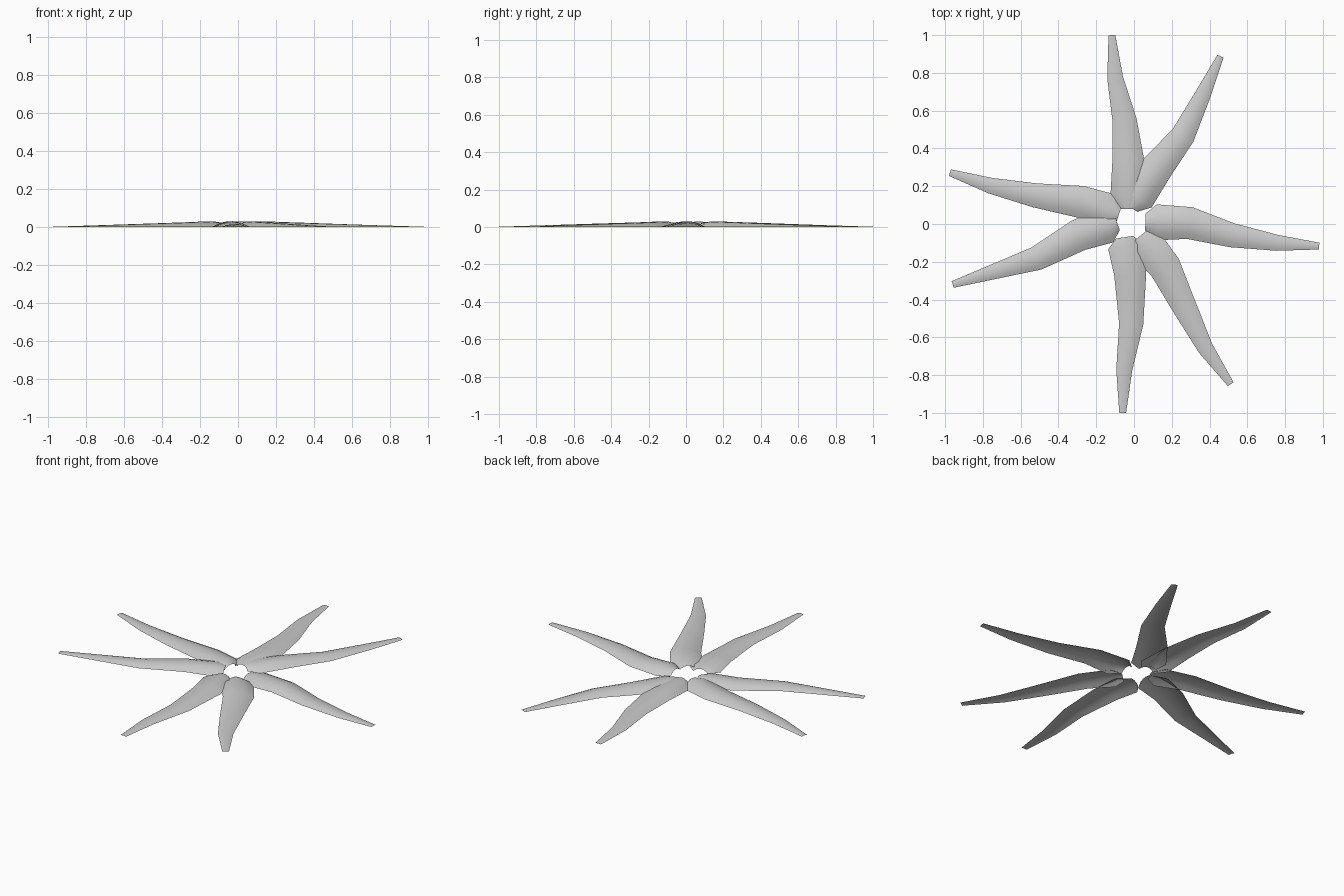
import bpy
import bmesh
import math
from mathutils import Vector

default_cube = bpy.data.objects.get("Cube")
if default_cube:
    bpy.data.objects.remove(default_cube, do_unlink=True)

grey = bpy.data.materials.new("light_grey")
grey.use_nodes = True
grey.diffuse_color = (0.6, 0.6, 0.6, 1)
grey.node_tree.nodes["Principled BSDF"].inputs["Base Color"].default_value = grey.diffuse_color

# Half width and ridge height at each station, tip to root
HALF_WIDTHS = (0.018, 0.042, 0.064, 0.085, 0.095, 0.045)
RIDGE_HEIGHTS = (0.002, 0.009, 0.017, 0.025, 0.031, 0.022)
ARCH_SEGMENTS = 6

# Curved centre line of each petal, tip to root
PETAL_PATHS = {
    "left_petal": [(.98, -.117), (.76, -.10), (.52, -.06), (.295, .005), (.06, .01)],
    "back_left_petal": [(.458, .888), (.365, .685), (.26, .47), (.12, .295), (-.02, .09)],
    "back_petal": [(-.117, 1), (-.10, .775), (-.05, .55), (-.03, .33), (-.03, .08)],
    "back_right_petal": [(-.975, .272), (-.76, .203), (-.525, .152), (-.285, .118), (-.08, .05)],
    "front_right_petal": [(-.96, -.32), (-.725, -.247), (-.515, -.182), (-.295, -.06), (-.09, .01)],
    "front_petal": [(-.06, -1), (-.052, -.775), (-.015, -.53), (-.02, -.265), (-.05, -.07)],
    "front_left_petal": [(.512, -.848), (.38, -.66), (.27, -.445), (.165, -.23), (.03, -.065)],
}


def arched_section(bm, centre, side, half_width, height):
    """One cross-section: edges on the ground, rounded ridge in the middle."""
    row = []
    for i in range(ARCH_SEGMENTS + 1):
        t = 2 * i / ARCH_SEGMENTS - 1
        spot = centre + side * (half_width * t)
        row.append(bm.verts.new((spot.x, spot.y, height * (1 - t * t))))
    return row


def build_petal(name, path):
    points = [Vector(p) for p in path]
    # Extra station for the rounded shoulder near the root
    points.insert(-1, points[-2].lerp(points[-1], 0.75))
    last = len(points) - 1
    bm = bmesh.new()
    rows = []
    for i, point in enumerate(points):
        along = (points[min(i + 1, last)] - points[max(i - 1, 0)]).normalized()
        side = Vector((-along.y, along.x))
        rows.append(arched_section(bm, point, side, HALF_WIDTHS[i], RIDGE_HEIGHTS[i]))
    for outer, inner in zip(rows, rows[1:]):
        for j in range(ARCH_SEGMENTS):
            face = bm.faces.new((outer[j], inner[j], inner[j + 1], outer[j + 1]))
            face.normal_update()
            if face.normal.z < 0:
                face.normal_flip()
    mesh = bpy.data.meshes.new(name)
    bm.to_mesh(mesh)
    bm.free()
    mesh.materials.append(grey)
    petal = bpy.data.objects.new(name, mesh)
    bpy.context.collection.objects.link(petal)
    return petal


petals = [build_petal(name, path) for name, path in PETAL_PATHS.items()]

# Soft shading over the arched tops
bpy.ops.object.select_all(action="DESELECT")
for petal in petals:
    petal.select_set(True)
bpy.context.view_layer.objects.active = petals[0]
bpy.ops.object.shade_smooth_by_angle(angle=math.radians(30))
